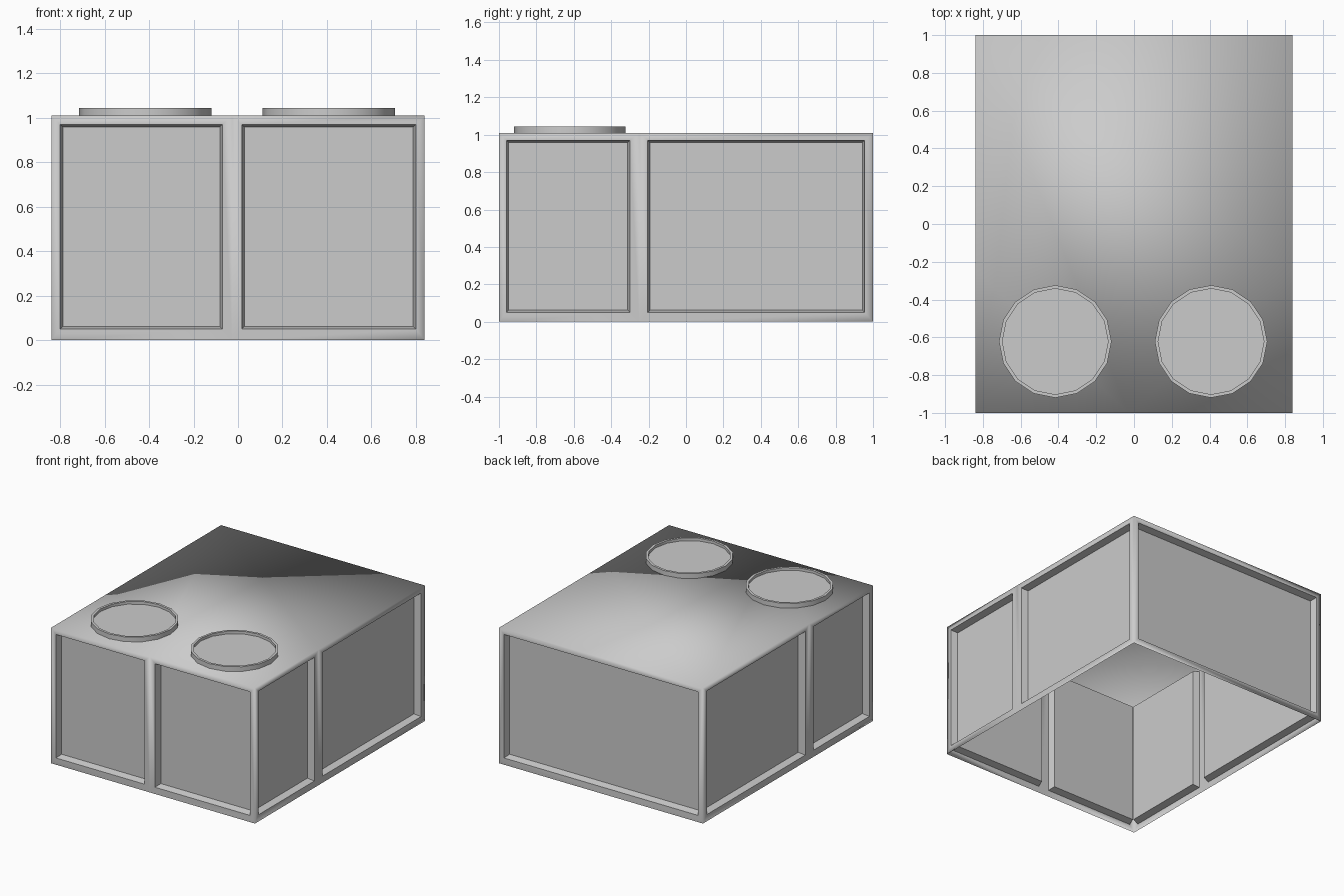
import bpy, bmesh, math
from mathutils import Matrix

if "Cube" in bpy.data.objects:
    bpy.data.objects.remove(bpy.data.objects["Cube"])

HX, HY, H = 0.84, 1.0, 1.01      # half width, half depth, body height
DEPTH, SLOPE = 0.05, 0.012       # recess depth and wall slope
Z0, Z1 = 0.05, 0.97              # panel bottom and top


def link(bm, name):
    mesh = bpy.data.meshes.new(name)
    bm.to_mesh(mesh)
    bm.free()
    obj = bpy.data.objects.new(name, mesh)
    bpy.context.collection.objects.link(obj)
    return obj


def rect(bm, place, u0, u1, z0, z1, d):
    return [bm.verts.new(place(u, z, d))
            for u, z in ((u0, z0), (u1, z0), (u1, z1), (u0, z1))]


def bay(bm, place, u0, u1, p0, p1):
    """Wall section u0..u1 holding one recessed panel p0..p1."""
    outer = rect(bm, place, u0, u1, 0, H, 0)
    rim = rect(bm, place, p0, p1, Z0, Z1, 0)
    s = SLOPE
    inner = rect(bm, place, p0 + s, p1 - s, Z0 + s, Z1 - s, DEPTH)
    for i in range(4):
        j = (i + 1) % 4
        bm.faces.new((outer[i], outer[j], rim[j], rim[i])).smooth = True
        bm.faces.new((rim[i], rim[j], inner[j], inner[i]))
        bm.edges.get((rim[i], rim[j])).smooth = False
    bm.faces.new(inner)


# Open-bottomed body with recessed panels
bm = bmesh.new()
front = lambda u, z, d: (u, -HY + d, z)
back = lambda u, z, d: (u, HY - d, z)
bay(bm, front, -HX, -0.027, -0.80, -0.07)
bay(bm, front, -0.027, HX, 0.017, 0.80)
bay(bm, back, -HX, HX, -0.80, 0.80)
for s in (-1, 1):
    side = lambda u, z, d, s=s: (s * (HX - d), u, z)
    bay(bm, side, -HY, -0.25, -0.96, -0.30)
    bay(bm, side, -0.25, HY, -0.205, 0.955)
bmesh.ops.remove_doubles(bm, verts=bm.verts, dist=1e-4)

# Flat roof joining the upper wall edges
top = [v for v in bm.verts if v.co.z > H - 1e-4]
top.sort(key=lambda v: math.atan2(v.co.y, v.co.x))
bm.faces.new(top).smooth = True
bmesh.ops.recalc_face_normals(bm, faces=bm.faces)
link(bm, "body")


# Round shallow lids on the roof, each with a raised rim
def lid(name, x, y):
    bm = bmesh.new()
    rings = []
    for r, z in ((0.298, H), (0.298, 1.045), (0.28, 1.045), (0.28, 1.025)):
        ring = bmesh.ops.create_circle(
            bm, segments=16, radius=r, matrix=Matrix.Translation((x, y, z)))
        rings.append(ring["verts"])
    for a, b in zip(rings, rings[1:]):
        for i in range(16):
            j = (i + 1) % 16
            bm.faces.new((a[i], a[j], b[j], b[i]))
    bm.faces.new(rings[-1])
    bmesh.ops.recalc_face_normals(bm, faces=bm.faces)
    obj = link(bm, name)
    bpy.ops.object.select_all(action='DESELECT')
    obj.select_set(True)
    bpy.context.view_layer.objects.active = obj
    bpy.ops.object.shade_smooth_by_angle(angle=math.radians(30))


lid("left_lid", -0.417, -0.622)
lid("right_lid", 0.408, -0.622)
